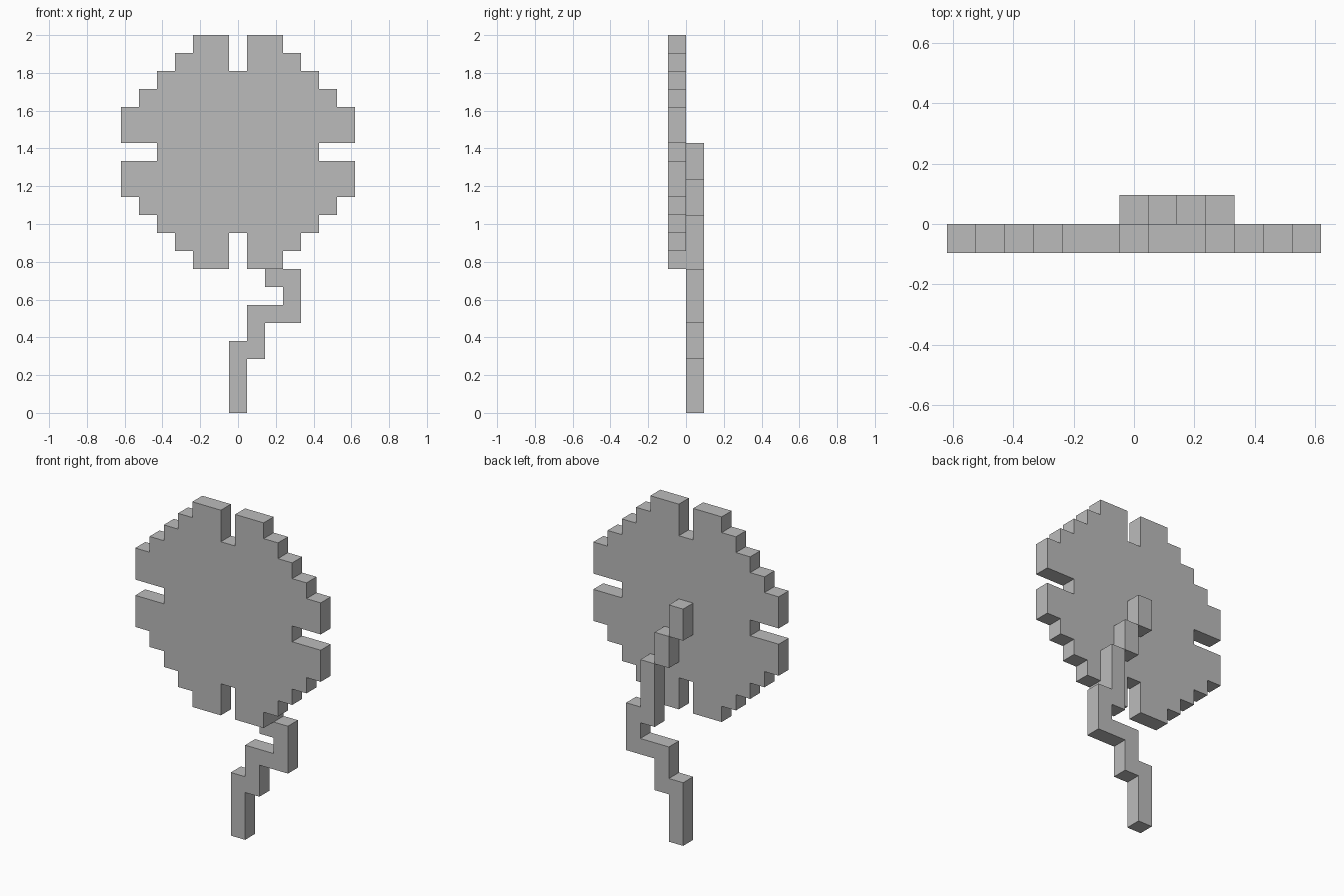
import bpy
import bmesh

cube = bpy.data.objects.get("Cube")
if cube:
    bpy.data.objects.remove(cube, do_unlink=True)

U = 2 / 21      # size of one block of the stepped grid
MID = 14.5      # height of the flower centre, in blocks

grey = bpy.data.materials.new("plain_grey")
grey.use_nodes = True
colour = (0.5, 0.5, 0.5, 1)
grey.diffuse_color = colour
grey.node_tree.nodes["Principled BSDF"].inputs["Base Color"].default_value = colour


def slab(name, outlines, y0, y1):
    """Extrude flat (x, z) outlines, given in blocks, from y0 to y1."""
    bm = bmesh.new()
    for outline in outlines:
        face = bm.faces.new([bm.verts.new((x * U, y0 * U, z * U)) for x, z in outline])
        extruded = bmesh.ops.extrude_face_region(bm, geom=[face], use_keep_orig=True)
        verts = [g for g in extruded["geom"] if isinstance(g, bmesh.types.BMVert)]
        bmesh.ops.translate(bm, verts=verts, vec=(0, (y1 - y0) * U, 0))
    bmesh.ops.recalc_face_normals(bm, faces=bm.faces)
    mesh = bpy.data.meshes.new(name)
    bm.to_mesh(mesh)
    bm.free()
    mesh.materials.append(grey)
    obj = bpy.data.objects.new(name, mesh)
    bpy.context.collection.objects.link(obj)
    return obj


def rect(x0, x1, z0, z1):
    return [(x0, z0), (x1, z0), (x1, z1), (x0, z1)]


# Flower head: one stepped quarter, mirrored around its centre
quarter = [(0.5, 4.5), (0.5, 6.5)]
for i in range(4):
    quarter += [(2.5 + i, 6.5 - i), (2.5 + i, 5.5 - i)]
quarter += [(6.5, 2.5), (6.5, 0.5), (4.5, 0.5)]
right_half = quarter + [(x, -z) for x, z in reversed(quarter)]
whole = right_half + [(-x, z) for x, z in reversed(right_half)]
slab("flower_head", [[(x, z + MID) for x, z in whole]], -1, 0)

# Stem: zigzag lower part, then two stepped blocks climbing behind the head
lower = [(-0.5, 0), (0.5, 0), (0.5, 3), (1.5, 3), (1.5, 5), (3.5, 5),
         (3.5, 8), (2.5, 8), (2.5, 11), (1.5, 11), (1.5, 7), (2.5, 7),
         (2.5, 6), (0.5, 6), (0.5, 4), (-0.5, 4)]
slab("stem", [lower, rect(0.5, 1.5, 11, 13), rect(-0.5, 0.5, 13, 15)], 0, 1)
